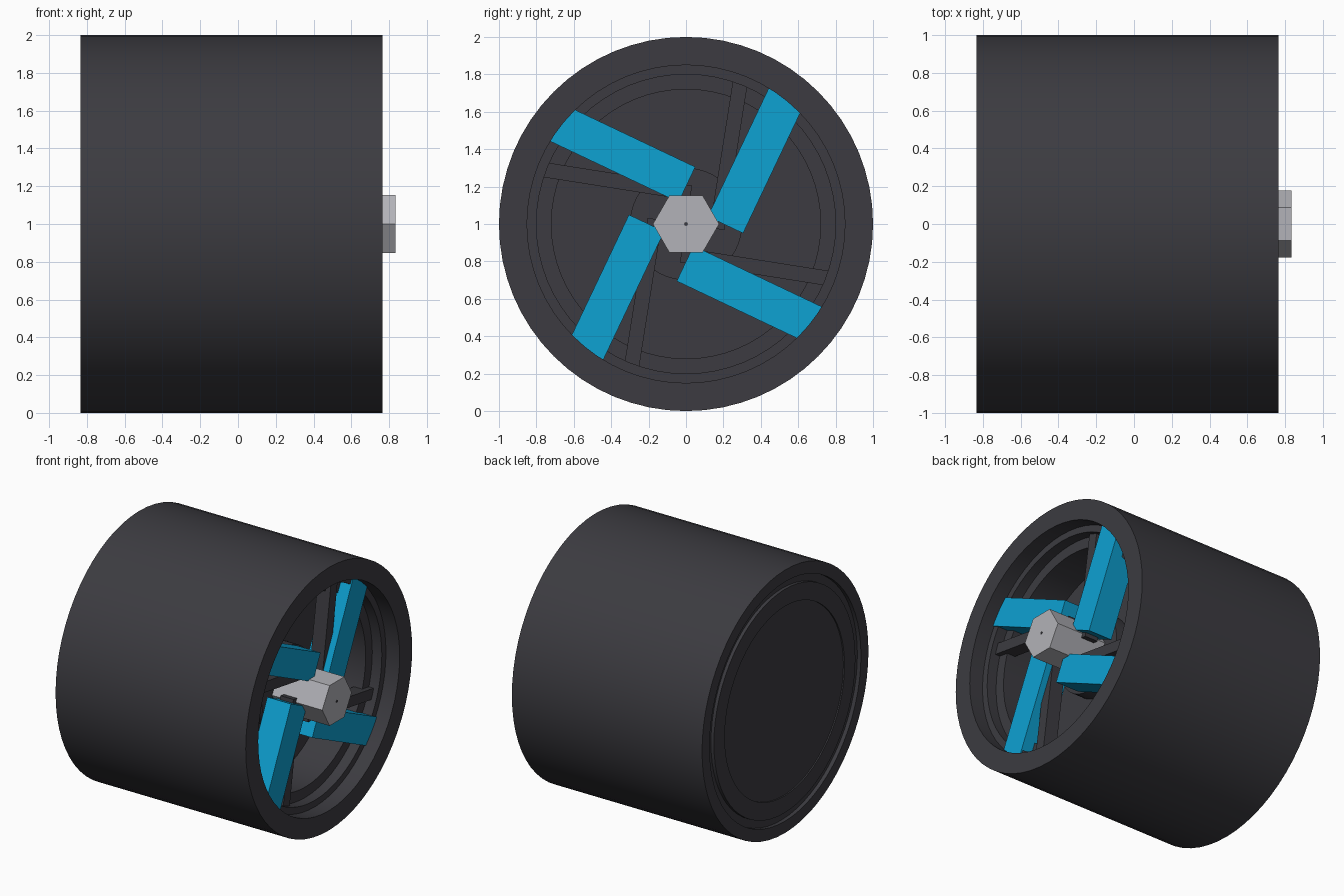
import bpy, bmesh, math
from mathutils import Matrix, Vector

if "Cube" in bpy.data.objects:
    bpy.data.objects.remove(bpy.data.objects["Cube"], do_unlink=True)


def material(name, rgb):
    m = bpy.data.materials.new(name)
    m.use_nodes = True
    m.diffuse_color = (*rgb, 1)
    m.node_tree.nodes["Principled BSDF"].inputs["Base Color"].default_value = (*rgb, 1)
    return m


dark = material("charcoal", (0.045, 0.044, 0.052))
blue = material("bright blue", (0.004, 0.36, 0.65))
steel = material("light grey", (0.45, 0.45, 0.48))
CENTRE = Vector((0, 0, 1))


def finish(name, bm, mat, smooth=False):
    bmesh.ops.recalc_face_normals(bm, faces=bm.faces)
    mesh = bpy.data.meshes.new(name)
    bm.to_mesh(mesh)
    bm.free()
    mesh.materials.append(mat)
    ob = bpy.data.objects.new(name, mesh)
    ob.location = CENTRE
    bpy.context.collection.objects.link(ob)
    if smooth:
        bpy.ops.object.select_all(action="DESELECT")
        ob.select_set(True)
        bpy.context.view_layer.objects.active = ob
        bpy.ops.object.shade_smooth_by_angle(angle=math.radians(30))
    return ob


def lathe(name, profile, mat, steps=64, smooth=True):
    """Spin (x, radius) points around the x axis."""
    bm = bmesh.new()
    verts = [bm.verts.new((x, r, 0)) for x, r in profile]
    edges = [bm.edges.new(pair) for pair in zip(verts, verts[1:])]
    bmesh.ops.spin(bm, geom=verts + edges, axis=(1, 0, 0), cent=(0, 0, 0),
                   angle=math.tau, steps=steps)
    bmesh.ops.remove_doubles(bm, verts=bm.verts, dist=0.0005)
    return finish(name, bm, mat, smooth)


def arm(name, x, y, z, angle, mat):
    """Box with the given ranges, turned about the x axis."""
    bm = bmesh.new()
    bmesh.ops.create_cube(bm, size=1)
    for v in bm.verts:
        v.co = [lo + (c + 0.5) * (hi - lo) for c, (lo, hi) in zip(v.co, (x, y, z))]
    bm.transform(Matrix.Rotation(math.radians(angle), 4, "X"))
    return finish(name, bm, mat)


# Housing: stepped front opening, closed back with a shallow groove
lathe("housing", [
    (0.30, 0), (0.30, 0.72), (0.57, 0.72), (0.57, 0.80), (0.65, 0.80),
    (0.65, 0.85), (0.765, 0.85), (0.765, 1), (-0.835, 1), (-0.835, 0.91),
    (-0.805, 0.91), (-0.805, 0.85), (-0.83, 0.85), (-0.83, 0.72),
    (-0.82, 0.72), (-0.82, 0)], dark)

# Motor hub on the inner floor
lathe("motor_hub", [(0.29, 0), (0.29, 0.30), (0.41, 0.30), (0.41, 0)], dark)

# Four offset spokes and four fan blades
for i in range(4):
    turn = 90 * i
    arm(f"spoke_{i + 1}", (0.50, 0.61), (0.128, 0.208), (0, 0.79), turn - 9, dark)
    arm(f"blade_{i + 1}", (0.46, 0.66), (0.088, 0.297), (0.086, 0.85), turn - 25.4, blue)

# Hexagonal nut with a small centre mark
lathe("hex_nut", [(0.40, 0), (0.40, 0.177), (0.833, 0.177), (0.833, 0)], steel, 6, False)
lathe("centre_mark", [(0.83, 0), (0.83, 0.01), (0.835, 0.01), (0.835, 0)], dark, 12, False)
